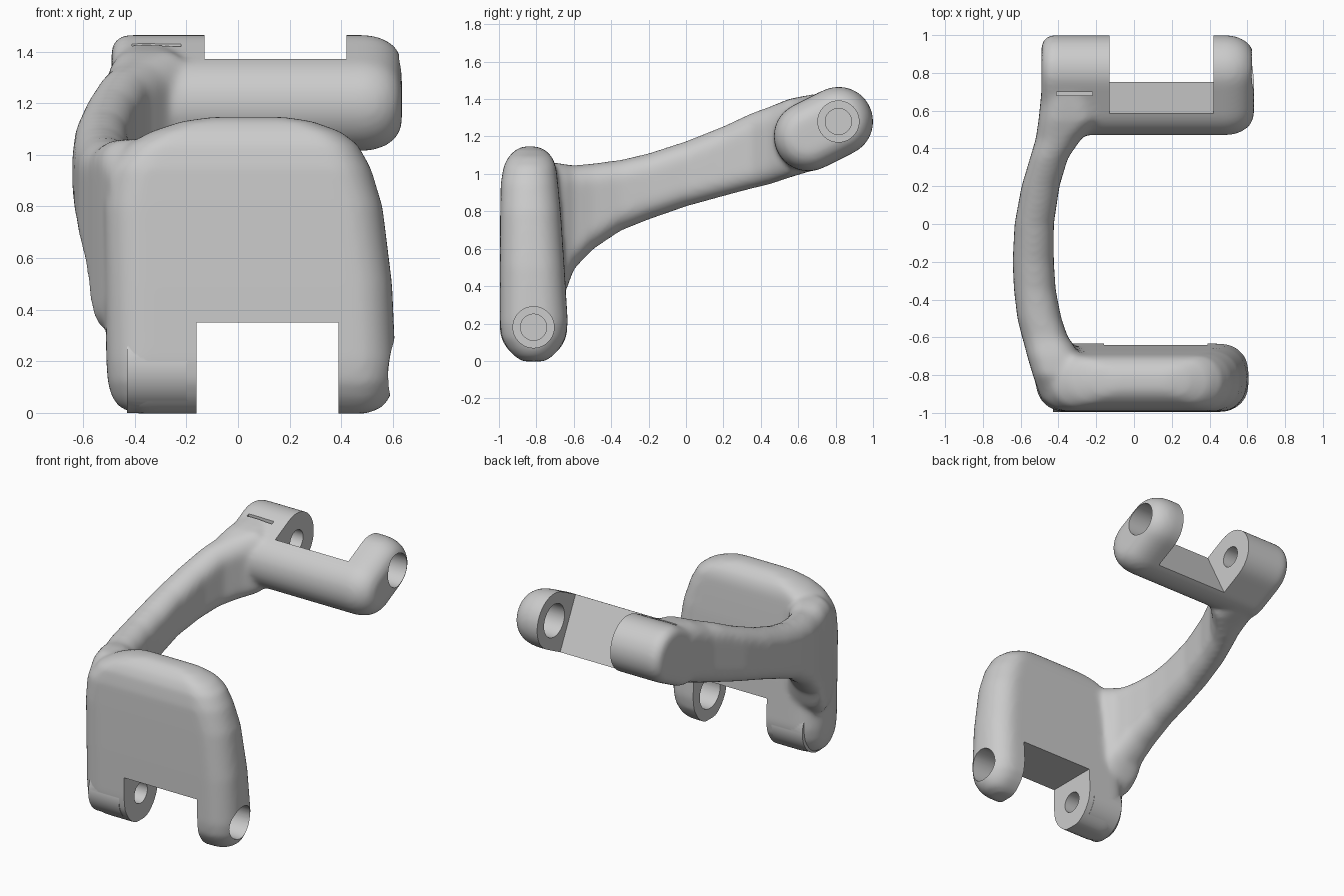
import bpy, bmesh, math
from mathutils import Vector, Matrix

if "Cube" in bpy.data.objects:
    bpy.data.objects.remove(bpy.data.objects["Cube"])

grey = bpy.data.materials.new("plain_grey")
grey.use_nodes = True
colour = (0.6, 0.6, 0.6, 1)
grey.diffuse_color = colour
grey.node_tree.nodes["Principled BSDF"].inputs["Base Color"].default_value = colour

X, Y, Z = Vector((1, 0, 0)), Vector((0, 1, 0)), Vector((0, 0, 1))
TILT = math.atan2(1, 2)
HINGES = {"lower": Vector((0, -0.815, 0.18)), "upper": Vector((0, 0.815, 1.28))}
LUG_R = 0.18


def rounded_ring(bm, centre, u, v, a, b, r, steps=8):
    """Rounded rectangle of half sizes a, b with corner radius r."""
    r = min(r, a, b) * 0.99
    ring = []
    for q, (su, sv) in enumerate([(1, 1), (-1, 1), (-1, -1), (1, -1)]):
        for i in range(steps + 1):
            t = (q + i / steps) * math.pi / 2
            ring.append(bm.verts.new(centre + u * (su * (a - r) + r * math.cos(t))
                                     + v * (sv * (b - r) + r * math.sin(t))))
    return ring


def loft(bm, rings):
    for p, q in zip(rings, rings[1:]):
        for i in range(len(p)):
            j = (i + 1) % len(p)
            bm.faces.new((p[i], p[j], q[j], q[i]))
    bm.faces.new(rings[0])
    bm.faces.new(rings[-1])


def box_loft(bm, axis, u, v, stations, radius):
    """Loft of rounded rectangles, each given as position, u range, v range."""
    rings = []
    for pos, u0, u1, v0, v1 in stations:
        c = axis * pos + u * ((u0 + u1) / 2) + v * ((v0 + v1) / 2)
        rings.append(rounded_ring(bm, c, u, v, (u1 - u0) / 2, (v1 - v0) / 2, radius))
    loft(bm, rings)


def new_object(name, bm):
    bmesh.ops.recalc_face_normals(bm, faces=bm.faces[:])
    mesh = bpy.data.meshes.new(name)
    bm.to_mesh(mesh)
    bm.free()
    mesh.materials.append(grey)
    ob = bpy.data.objects.new(name, mesh)
    bpy.context.collection.objects.link(ob)
    return ob


def rod(name, hinge, x0, x1, r):
    bm = bmesh.new()
    m = Matrix.Translation(hinge + X * (x0 + x1) / 2) @ Matrix.Rotation(math.pi / 2, 4, 'Y')
    bmesh.ops.create_cone(bm, cap_ends=True, segments=64, radius1=r, radius2=r,
                          depth=x1 - x0, matrix=m)
    return new_object(name, bm)


def block(name, centre, size, tilt=0):
    bm = bmesh.new()
    m = Matrix.Translation(centre) @ Matrix.Rotation(tilt, 4, 'X') @ Matrix.Diagonal((*size, 1))
    bmesh.ops.create_cube(bm, size=1, matrix=m)
    return new_object(name, bm)


body = bmesh.new()

# Front plate, lofted upward
box_loft(body, Z, X, Y, [
    (-0.003, -0.40, 0.50, -0.87, -0.76), (0.02, -0.46, 0.56, -0.91, -0.72),
    (0.06, -0.49, 0.59, -0.95, -0.68), (0.12, -0.505, 0.605, -0.985, -0.645),
    (0.2, -0.51, 0.61, -0.995, -0.632), (0.5, -0.515, 0.597, -0.995, -0.65),
    (0.8, -0.52, 0.56, -0.993, -0.67), (0.95, -0.5, 0.515, -0.99, -0.685),
    (1.04, -0.43, 0.465, -0.975, -0.695), (1.09, -0.34, 0.40, -0.95, -0.715),
    (1.13, -0.22, 0.29, -0.91, -0.755), (1.147, -0.1, 0.18, -0.87, -0.80)], 0.15)

# Curved side arm, lofted toward the back
box_loft(body, Y, X, Z, [
    (-0.93, -0.49, -0.3, 0.45, 0.98), (-0.8, -0.535, -0.28, 0.3, 1.06),
    (-0.7, -0.565, -0.29, 0.3, 1.06), (-0.64, -0.58, -0.32, 0.38, 1.05),
    (-0.6, -0.592, -0.35, 0.49, 1.045), (-0.5, -0.617, -0.385, 0.595, 1.055),
    (-0.35, -0.635, -0.415, 0.695, 1.075), (-0.2, -0.642, -0.425, 0.755, 1.11),
    (0, -0.632, -0.425, 0.825, 1.175), (0.2, -0.595, -0.395, 0.88, 1.255),
    (0.35, -0.55, -0.35, 0.92, 1.325), (0.45, -0.52, -0.28, 0.945, 1.36),
    (0.55, -0.505, -0.18, 0.98, 1.40), (0.65, -0.495, -0.2, 1.01, 1.42),
    (0.78, -0.48, -0.3, 1.07, 1.44)], 0.11)

# Back crossbar, a tilted stadium section with rounded ends
u = Vector((0, math.cos(TILT), math.sin(TILT)))
v = Vector((0, -math.sin(TILT), math.cos(TILT)))
bar_centre = Vector((0, 0.735, 1.24))
bar_rings = []
for x, inset in [(-0.49, 0.05), (-0.475, 0.02), (-0.44, 0), (0.5, 0), (0.55, 0.01),
                 (0.59, 0.03), (0.62, 0.06), (0.635, 0.10)]:
    bar_rings.append(rounded_ring(body, bar_centre + X * x, u, v,
                                  0.275 - inset, 0.185 - inset, 0.185))
loft(body, bar_rings)

bracket = new_object("hinge_bracket", body)

# Blend the parts into one smooth casting
remesh = bracket.modifiers.new("blend", 'REMESH')
remesh.mode = 'VOXEL'
remesh.voxel_size = 0.015
smooth = bracket.modifiers.new("soften", 'SMOOTH')
smooth.factor = 0.5
smooth.iterations = 16

# Hinge lugs, notches between them, pin holes and clearance slot
tools = [
    (rod("lower_lug", HINGES["lower"], -0.43, -0.2, LUG_R), 'UNION'),
    (rod("upper_lug", HINGES["upper"], -0.41, -0.2, LUG_R), 'UNION'),
    (block("lower_notch", Vector((0.115, -0.8, 0.1)), (0.55, 0.8, 0.5)), 'DIFFERENCE'),
    (block("upper_notch", Vector((0.145, 0.66, 1.225)) + u * 0.4, (0.55, 0.8, 1), TILT),
     'DIFFERENCE'),
    (block("clearance_slot", Vector((-0.315, 0.69, 1.45)), (0.19, 0.02, 0.1)), 'DIFFERENCE')]
for label, hinge in HINGES.items():
    tools.append((rod(label + "_through_hole", hinge, 0.2, 1, 0.11), 'DIFFERENCE'))
    tools.append((rod(label + "_blind_hole", hinge, -0.41, 0, 0.07), 'DIFFERENCE'))

for tool, operation in tools:
    mod = bracket.modifiers.new(tool.name, 'BOOLEAN')
    mod.operation = operation
    mod.solver = 'EXACT'
    mod.object = tool
    tool.hide_render = True

# Bake the modifiers, drop the cutters, keep machined edges sharp
bpy.ops.object.select_all(action='DESELECT')
bracket.select_set(True)
bpy.context.view_layer.objects.active = bracket
bpy.ops.object.convert(target='MESH')
for tool, _ in tools:
    bpy.data.objects.remove(tool)
bracket.data.materials.clear()
bracket.data.materials.append(grey)
for poly in bracket.data.polygons:
    poly.material_index = 0
bpy.ops.object.shade_smooth_by_angle(angle=math.radians(35))
